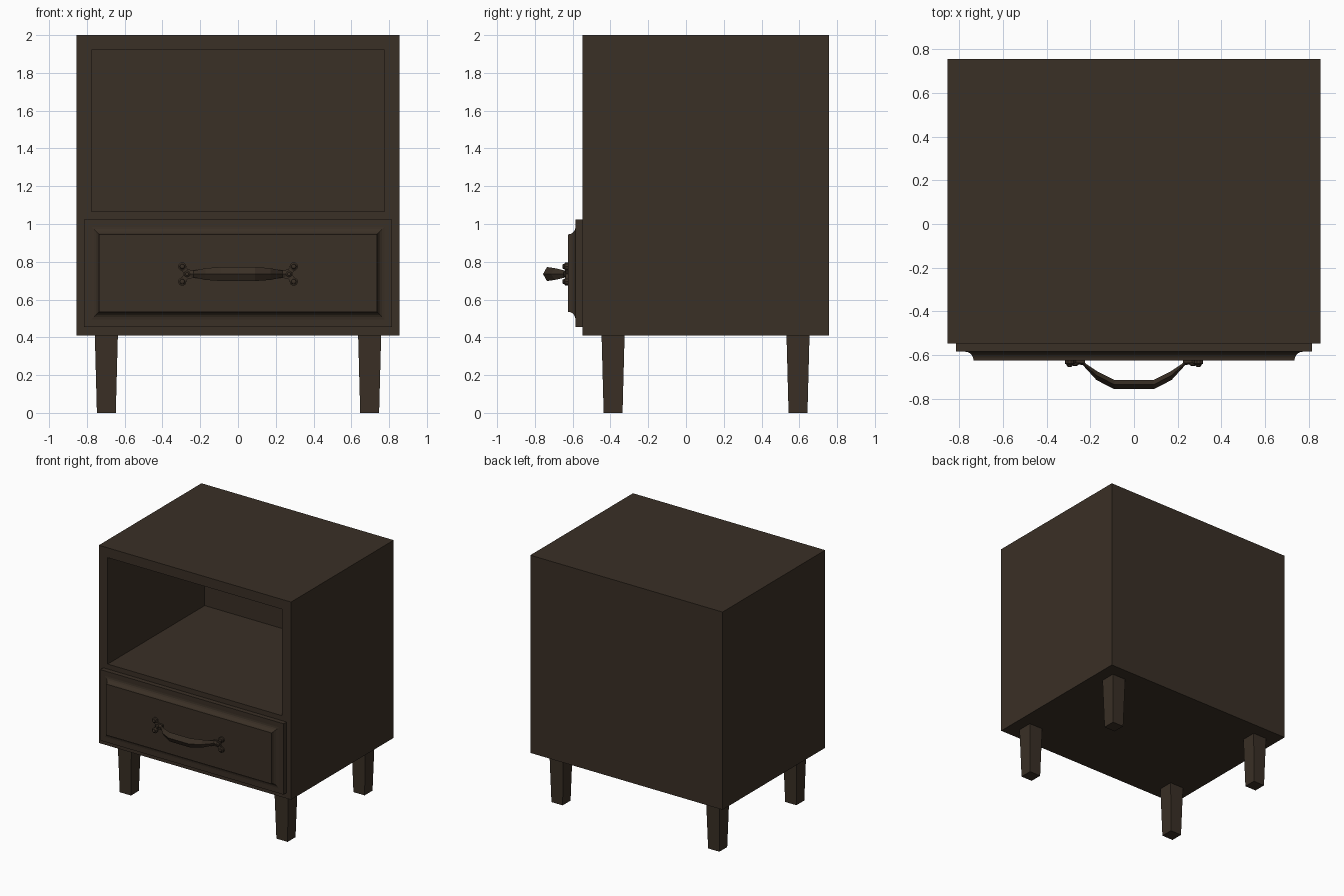
import bpy, bmesh, math

if "Cube" in bpy.data.objects:
    bpy.data.objects.remove(bpy.data.objects["Cube"])

wood = bpy.data.materials.new("dark brown wood")
wood.diffuse_color = (0.042, 0.029, 0.019, 1)
wood.use_nodes = True
wood.node_tree.nodes["Principled BSDF"].inputs["Base Color"].default_value = wood.diffuse_color


def finish(name, bm):
    bmesh.ops.recalc_face_normals(bm, faces=bm.faces)
    me = bpy.data.meshes.new(name)
    bm.to_mesh(me)
    bm.free()
    me.materials.append(wood)
    ob = bpy.data.objects.new(name, me)
    bpy.context.collection.objects.link(ob)
    return ob


def loft(name, rings):
    """Skin a list of equal-length point rings and cap both ends."""
    bm = bmesh.new()
    vs = [[bm.verts.new(p) for p in r] for r in rings]
    n = len(vs[0])
    for a, b in zip(vs, vs[1:]):
        for i in range(n):
            j = (i + 1) % n
            bm.faces.new((a[i], a[j], b[j], b[i]))
    bm.faces.new(vs[0])
    bm.faces.new(vs[-1])
    return finish(name, bm)


CORNERS = ((-1, -1), (1, -1), (1, 1), (-1, 1))

# cabinet: a box whose front is inset and pushed back to form the open shelf
bm = bmesh.new()
bmesh.ops.create_cube(bm, size=1)
for v in bm.verts:
    v.co = (v.co.x * 1.71, v.co.y * 1.304 + 0.105, v.co.z * 1.59 + 1.205)
bm.normal_update()
front = min(bm.faces, key=lambda f: f.calc_center_median().y)
bmesh.ops.inset_region(bm, faces=[front], thickness=0.079, use_even_offset=True)
for v in front.verts:
    if v.co.z < 1:
        v.co.z = 1.065
new = bmesh.ops.extrude_face_region(bm, geom=[front])["geom"]
for v in new:
    if isinstance(v, bmesh.types.BMVert):
        v.co.y = 0.685
if front.is_valid:
    bmesh.ops.delete(bm, geom=[front], context='FACES_ONLY')
finish("cabinet", bm)

# drawer front: slab with a raised panel and a hollow (cove) edge
steps = [(0, -0.54), (0, -0.585)]
for i in range(6):
    a = math.radians(18 * i)
    steps.append((0.04 + 0.04 * math.sin(a), -0.625 + 0.04 * math.cos(a)))
loft("drawer_front", [[(sx * (0.815 - d), y, 0.74 + sz * (0.285 - d))
                       for sx, sz in CORNERS] for d, y in steps])

# tapered legs
for side, sx in (("left", -1), ("right", 1)):
    for end, y in (("front", -0.386), ("back", 0.593)):
        loft(f"{end}_{side}_leg",
             [[(sx * 0.697 + cx * h, y + cy * h, z) for cx, cy in CORNERS]
              for h, z in ((0.05, 0), (0.061, 0.412))])

# handle bar: arched, diamond in section, thicker in the middle
half = [(-0.27, -0.636, 0.006, 0.012), (-0.235, -0.638, 0.008, 0.018),
        (-0.172, -0.694, 0.021, 0.031), (-0.09, -0.736, 0.021, 0.037)]
path = half + [(-x, y, d, h) for x, y, d, h in reversed(half)]
loft("handle_bar", [[(x, y - d, 0.735), (x, y, 0.735 + h),
                     (x, y + d, 0.735), (x, y, 0.735 - h)] for x, y, d, h in path])


# round studs facing the front
def stud(name, x, z, profile):
    loft(name, [[(x + r * math.cos(k * math.tau / 10), y, z + r * math.sin(k * math.tau / 10))
                 for k in range(10)] for r, y in profile])


# forked mounting plates with their studs
outline = [(0.225, 0.02), (0.265, 0.024), (0.285, 0.05), (0.312, 0.04), (0.285, 0)]
outline += [(x, -z) for x, z in reversed(outline[:-1])]
for side, sx in (("left", -1), ("right", 1)):
    loft(f"{side}_handle_plate", [[(sx * x, y, 0.735 + z) for x, z in outline]
                                  for y in (-0.62, -0.638)])
    for level, dz in (("upper", 0.04), ("lower", -0.04)):
        stud(f"{side}_{level}_stud", sx * 0.295, 0.735 + dz,
             [(0.022, -0.62), (0.022, -0.64), (0.014, -0.644), (0.012, -0.652), (0.006, -0.655)])
    stud(f"{side}_screw", sx * 0.27, 0.735,
         [(0.016, -0.62), (0.016, -0.645), (0.009, -0.65)])
